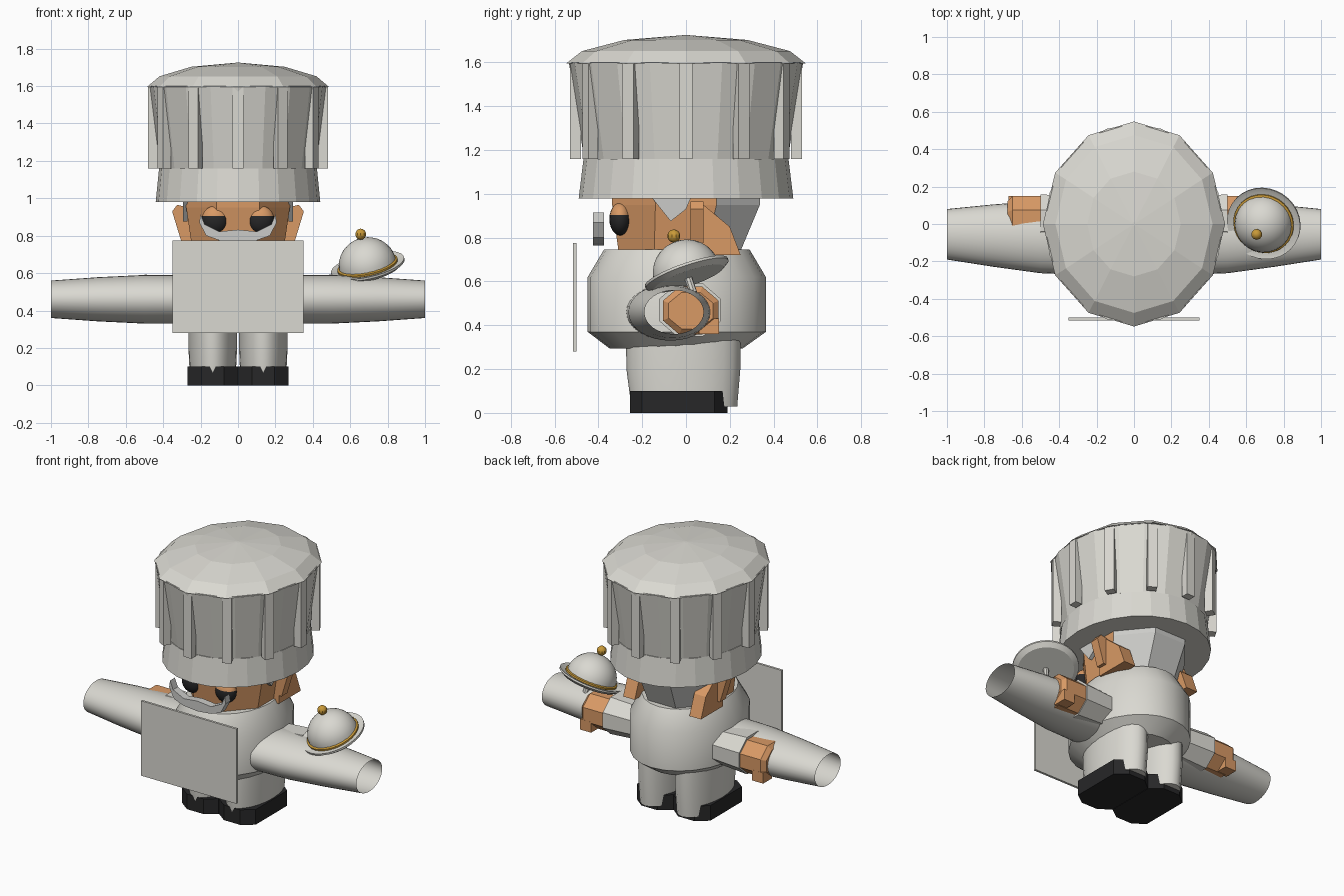
import bpy, bmesh, math
from mathutils import Matrix, Vector

cube = bpy.data.objects.get("Cube")
if cube:
    bpy.data.objects.remove(cube, do_unlink=True)


def material(name, r, g, b):
    m = bpy.data.materials.new(name)
    m.use_nodes = True
    m.diffuse_color = (r, g, b, 1)
    m.node_tree.nodes["Principled BSDF"].inputs["Base Color"].default_value = (r, g, b, 1)
    return m


white = material("off white cloth", .70, .69, .64)
skin = material("skin", .69, .32, .13)
black = material("black", .02, .02, .021)
gold = material("gold", .58, .32, .04)
grey = material("grey hair", .60, .60, .58)


def finish(name, bm, mats, smooth=False, rule=None):
    """Turn a bmesh into an object, colouring faces by an optional rule."""
    bmesh.ops.recalc_face_normals(bm, faces=bm.faces)
    if rule:
        for f in bm.faces:
            f.material_index = int(rule(f.calc_center_median()))
    me = bpy.data.meshes.new(name)
    bm.to_mesh(me)
    bm.free()
    for m in mats:
        me.materials.append(m)
    ob = bpy.data.objects.new(name, me)
    bpy.context.collection.objects.link(ob)
    if smooth:
        bpy.ops.object.select_all(action='DESELECT')
        ob.select_set(True)
        bpy.context.view_layer.objects.active = ob
        bpy.ops.object.shade_smooth_by_angle(angle=math.radians(32))
    return ob


def loft(name, mats, rings, n, matrix=Matrix(), phase=0, caps=True, smooth=False, rule=None):
    """Skin elliptical rings given as (height, x radius, y radius, y offset)."""
    bm = bmesh.new()
    loops = []
    for h, rx, ry, oy in rings:
        angles = [2 * math.pi * (i + phase) / n for i in range(n)]
        loops.append([bm.verts.new(matrix @ Vector((rx * math.cos(a), oy + ry * math.sin(a), h)))
                      for a in angles])
    for lo, hi in zip(loops, loops[1:]):
        for i in range(n):
            j = (i + 1) % n
            bm.faces.new((lo[i], lo[j], hi[j], hi[i]))
    if caps:
        bm.faces.new(loops[0])
        bm.faces.new(loops[-1])
    return finish(name, bm, mats, smooth, rule)


def prism(name, mat, outline, axis, a, b):
    """Extrude a flat outline along an axis from a to b."""
    bm = bmesh.new()
    place = {'x': lambda u, v, t: (t, u, v), 'y': lambda u, v, t: (u, t, v),
             'z': lambda u, v, t: (u, v, t)}[axis]
    ends = [[bm.verts.new(place(u, v, t)) for u, v in outline] for t in (a, b)]
    for loop in ends:
        bm.faces.new(loop)
    for i in range(len(outline)):
        j = (i + 1) % len(outline)
        bm.faces.new((ends[0][i], ends[0][j], ends[1][j], ends[1][i]))
    return finish(name, bm, [mat])


def ball(name, mats, centre, radii, seg=16, rule=None):
    bm = bmesh.new()
    mat = Matrix.Translation(centre) @ Matrix.Diagonal((*radii, 1))
    bmesh.ops.create_uvsphere(bm, u_segments=seg, v_segments=seg // 2 + 2, radius=1, matrix=mat)
    return finish(name, bm, mats, True, rule)


def rect(x0, x1, y0, y1):
    return [(x0, y0), (x1, y0), (x1, y1), (x0, y1)]


# Hat: band, flared crown, faceted top and pleats
loft("hat_band", [white], [(.98, .44, .49, 0), (1.16, .422, .468, 0)], 24)
loft("hat_crown", [white], [(1.16, .42, .465, 0), (1.6, .475, .535, 0)], 20)
loft("hat_top", [white], [(1.595, .487, .548, 0), (1.652, .42, .475, 0),
                          (1.703, .25, .28, 0), (1.725, .01, .01, 0)], 12)
for k in range(12):
    ang = k * math.pi / 6
    bm = bmesh.new()
    pos = Vector((.455 * math.cos(ang), .505 * math.sin(ang), 1.377))
    bmesh.ops.create_cube(bm, size=1, matrix=Matrix.Translation(pos)
                          @ Matrix.Rotation(ang, 4, 'Z') @ Matrix.Diagonal((.05, .058, .435, 1)))
    finish("hat_pleat", bm, [white])

# Head with hair at the back
loft("head", [skin, grey], [(.70, .26, .29, -.035), (.95, .30, .365, 0), (1.02, .30, .365, 0)],
     8, phase=.5, rule=lambda c: c.y > .12)

# Torso
loft("torso", [white], [(.295, .25, .305, -.045), (.37, .335, .407, -.042),
                        (.62, .335, .407, -.042), (.745, .265, .333, -.042)], 24, smooth=True)

# Front board of the apron
prism("apron_board", white, rect(-.35, .35, .28, .775), 'y', -.515, -.5)

# Moustache, mirrored outline
half = [(.1, .775), (.17, .80), (.207, .87), (.2, .915), (.178, .86), (.1, .822)]
prism("moustache", grey, [(0, .765)] + half + [(0, .832)]
      + [(-x, z) for x, z in reversed(half)], 'y', -.425, -.375)

for s, side in ((1, "left"), (-1, "right")):
    # Eyes with skin-coloured upper lids
    ball(side + "_eye", [black, skin], (s * .122, -.3, .885), (.072, .05, .075), 20,
         rule=lambda c: c.z > .9)

    # Ears and sideburns
    prism(side + "_ear", skin, [(.02, .72), (.02, .94), (.08, .95), (.2, .85), (.25, .72)],
          'x', s * .2, s * .285)
    prism(side + "_ear_rim", skin, [(s * .24, .775), (s * .305, .775), (s * .352, .93),
                                    (s * .325, .965), (s * .26, .95)], 'y', .02, .08)
    prism(side + "_sideburn", grey, [(-.17, 1), (-.07, .875), (.0, .93), (.03, 1)],
          'x', s * .27, s * .295)

    # Wide open sleeve around the arm
    def along(y, z):
        return Matrix(((0, 0, s, 0), (0, 1, 0, y), (1, 0, 0, z), (0, 0, 0, 1)))
    loft(side + "_sleeve", [white], [(.28, .13, .2, -.072), (.5, .13, .193, -.07),
                                     (.75, .118, .167, -.062), (1, .1, .135, -.055)],
         32, along(0, .46), caps=False, smooth=True)

    # Octagonal cuff and hand with thumb
    loft(side + "_cuff", [white], [(.24, .115, .135, 0), (.5, .132, .152, 0)],
         8, along(.018, .47), phase=.5)
    loft(side + "_hand", [skin], [(.48, .118, .138, 0), (.65, .118, .138, 0), (.675, .09, .11, 0)],
         8, along(.022, .467), phase=.5)
    prism(side + "_thumb", skin, rect(.06, .15, .36, .43), 'x', s * .59, s * .67)

    # Trouser leg and shoe
    loft(side + "_leg", [white], [(.03, .122, .242, -.008), (.2, .13, .26, -.012),
                                  (.34, .13, .262, -.012)], 24,
         Matrix.Translation((s * .135, 0, 0)), smooth=True)
    shoe = [(.06, -.255), (.134, -.2), (.134, .13), (.06, .19)]
    shoe += [(-x, y) for x, y in reversed(shoe)]
    prism(side + "_shoe", black, [(x + s * .135, y) for x, y in shoe], 'z', 0, .1)

# Tilted serving dish with domed lid
normal = Vector((-.04, -.062, .18))
tilt = Matrix.Translation((.695, .005, .632)) @ normal.to_track_quat('Z', 'Y').to_matrix().to_4x4()


def turned(name, mat, profile, n=32):
    return loft(name, [mat], [(z, r, r, 0) for r, z in profile], n, tilt, smooth=True)


turned("dish", white, [(.17, -.02), (.2, .0), (.2, .012), (.175, .004)])
turned("dish_stem", white, [(.018, -.09), (.018, -.015)], 8)
turned("lid_ring", gold, [(.155, .0), (.164, .006), (.164, .016), (.152, .022)])
turned("lid_dome", white, [(.155 * math.cos(t), .01 + .15 * math.sin(t))
                           for t in [i * math.pi / 16.2 for i in range(9)]], 24)
ball("lid_knob", [gold], tilt @ Vector((0, 0, .19)), (.03, .03, .03), 10)
